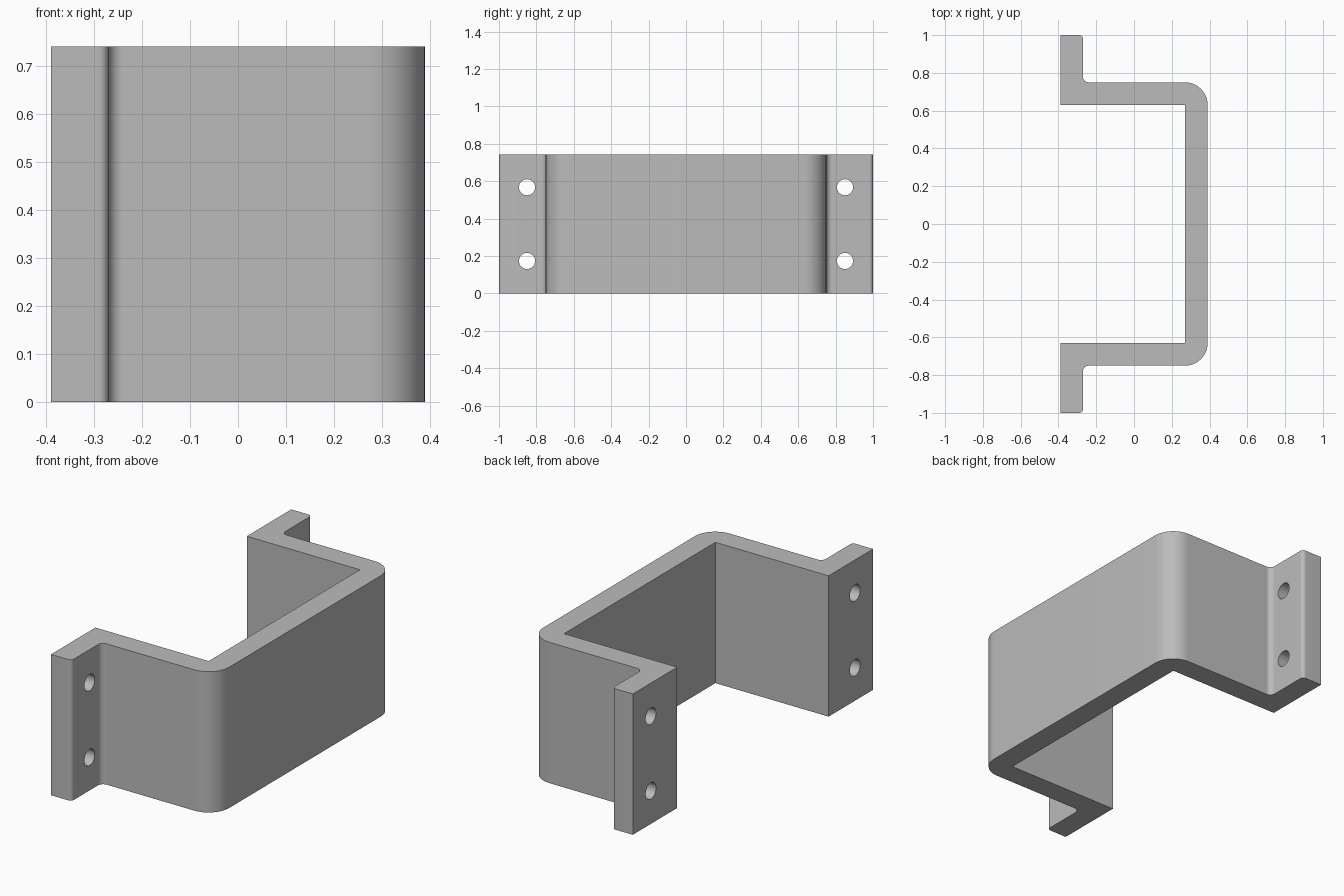
import bpy
import bmesh
from math import cos, sin, pi, radians
from mathutils import Vector

if "Cube" in bpy.data.objects:
    bpy.data.objects.remove(bpy.data.objects["Cube"], do_unlink=True)

HEIGHT = 0.742
HOLE_RADIUS = 0.043

# Plain grey metal
grey = bpy.data.materials.new("grey_metal")
grey.use_nodes = True
colour = (0.5, 0.5, 0.5, 1)
grey.diffuse_color = colour
grey.node_tree.nodes["Principled BSDF"].inputs["Base Color"].default_value = colour


def rounded(corners, steps=12):
    """Replace every right-angled corner (x, y, radius) by an arc."""
    points = []
    for i, (x, y, r) in enumerate(corners):
        p = Vector((x, y))
        if r == 0:
            points.append(p)
            continue
        a = (Vector(corners[i - 1][:2]) - p).normalized()
        b = (Vector(corners[(i + 1) % len(corners)][:2]) - p).normalized()
        centre = p + r * (a + b)
        for s in range(steps + 1):
            t = s / steps * pi / 2
            points.append(centre - r * (b * cos(t) + a * sin(t)))
    return points


# Half of the hat-shaped section, mirrored across y
half = [(0.39, 0.75, 0.12), (-0.27, 0.75, 0.03), (-0.27, 1, 0.02),
        (-0.39, 1, 0), (-0.39, 0.63, 0), (0.27, 0.63, 0)]
section = half + [(x, -y, r) for x, y, r in reversed(half)]

# Bracket body, extruded upwards
bm = bmesh.new()
base = bm.faces.new([bm.verts.new((p.x, p.y, 0)) for p in rounded(section)])
top = bmesh.ops.extrude_face_region(bm, geom=[base])["geom"]
bmesh.ops.translate(bm, vec=(0, 0, HEIGHT),
                    verts=[v for v in top if isinstance(v, bmesh.types.BMVert)])
bmesh.ops.recalc_face_normals(bm, faces=bm.faces)
mesh = bpy.data.meshes.new("bracket")
bm.to_mesh(mesh)
bm.free()
bracket = bpy.data.objects.new("bracket", mesh)
bpy.context.collection.objects.link(bracket)
mesh.materials.append(grey)

# Screw holes through both flanges
cutters = []
for y in (-0.85, 0.85):
    for z in (0.174, HEIGHT - 0.174):
        bpy.ops.mesh.primitive_cylinder_add(vertices=48, radius=HOLE_RADIUS, depth=0.3,
                                            location=(-0.33, y, z), rotation=(0, pi / 2, 0))
        cutter = bpy.context.object
        cutter.name = "hole_cutter"
        cutter.hide_render = True
        cutter.data.materials.append(grey)
        cutters.append(cutter)

bpy.ops.object.select_all(action="DESELECT")
bracket.select_set(True)
bpy.context.view_layer.objects.active = bracket
for cutter in cutters:
    mod = bracket.modifiers.new("screw_hole", "BOOLEAN")
    mod.operation = "DIFFERENCE"
    mod.solver = "EXACT"
    mod.object = cutter
    bpy.ops.object.modifier_apply(modifier=mod.name)
for cutter in cutters:
    bpy.data.objects.remove(cutter, do_unlink=True)

bpy.ops.object.shade_smooth_by_angle(angle=radians(30))
